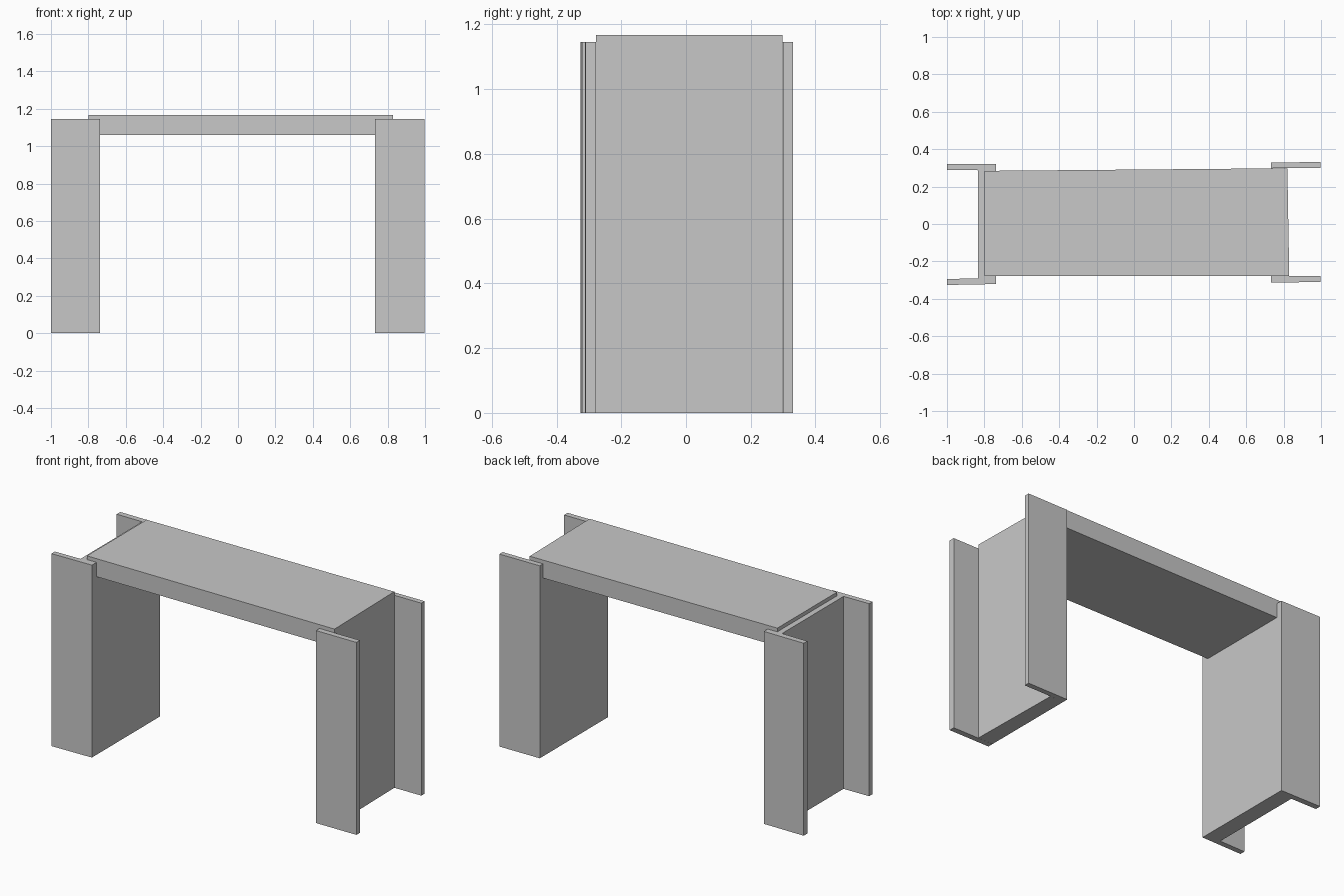
import bpy
import bmesh

cube = bpy.data.objects.get("Cube")
if cube:
    bpy.data.objects.remove(cube, do_unlink=True)

GREY = (0.58, 0.58, 0.58, 1.0)
mat = bpy.data.materials.new("plain grey")
mat.use_nodes = True
mat.diffuse_color = GREY
mat.node_tree.nodes["Principled BSDF"].inputs["Base Color"].default_value = GREY


def prism(name, outline, z0, z1):
    """Upright block from a plan outline, extruded from z0 to z1."""
    bm = bmesh.new()
    base = bm.faces.new([bm.verts.new((x, y, z0)) for x, y in outline])
    top = bmesh.ops.extrude_face_region(bm, geom=[base], use_keep_orig=True)
    verts = [v for v in top["geom"] if isinstance(v, bmesh.types.BMVert)]
    bmesh.ops.translate(bm, vec=(0, 0, z1 - z0), verts=verts)
    bmesh.ops.recalc_face_normals(bm, faces=bm.faces)
    mesh = bpy.data.meshes.new(name)
    bm.to_mesh(mesh)
    bm.free()
    mesh.materials.append(mat)
    obj = bpy.data.objects.new(name, mesh)
    bpy.context.collection.objects.link(obj)


def flange(name, xa, xb, ya, yb, thick):
    """Narrow leg plate running from (xa, ya) to (xb, yb)."""
    prism(name, [(xa, ya), (xb, yb), (xb, yb + thick), (xa, ya + thick)],
          0, FLANGE_TOP)


FLANGE_TOP = 1.145
SLAB_BOTTOM, SLAB_TOP = 1.06, 1.167

# Seat slab, slightly tapered in plan
prism("seat_slab", [(-0.80, -0.278), (0.83, -0.278), (0.82, 0.298), (-0.80, 0.284)],
      SLAB_BOTTOM, SLAB_TOP)

# Wide leg panels under each end
prism("right_leg_panel", [(-0.833, -0.292), (-0.737, -0.289), (-0.737, 0.288), (-0.833, 0.288)],
      0, FLANGE_TOP)
prism("left_leg_panel", [(0.732, -0.278), (0.83, -0.278), (0.82, 0.298), (0.732, 0.298)],
      0, SLAB_BOTTOM)

# Outward pointing plates at the leg edges
flange("right_front_flange", -1.0, -0.737, -0.326, -0.321, 0.032)
flange("right_back_flange", -1.0, -0.737, 0.288, 0.287, 0.034)
flange("left_front_flange", 0.732, 0.997, -0.312, -0.311, 0.033)
flange("left_back_flange", 0.732, 0.997, 0.298, 0.300, 0.031)
